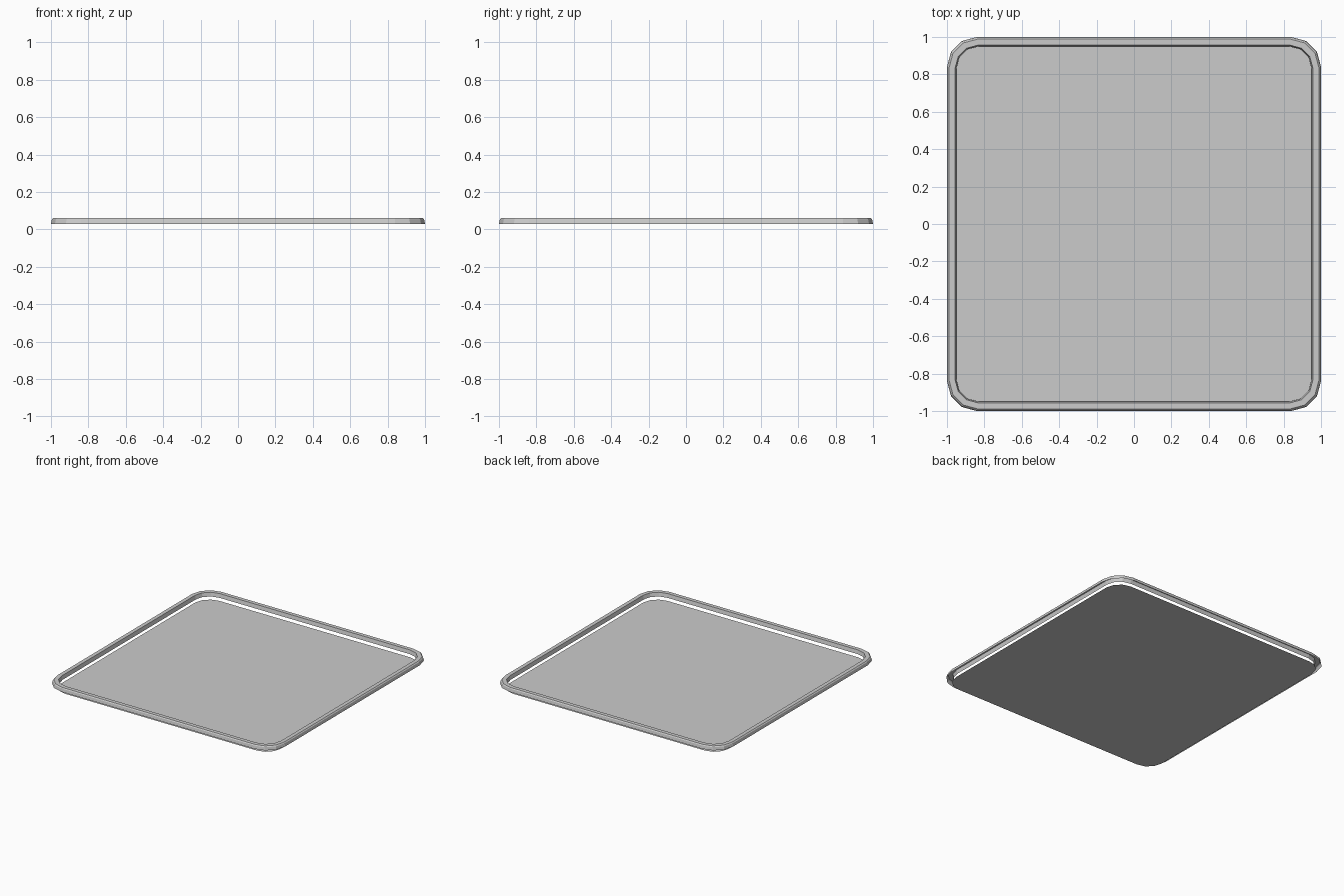
import bpy, bmesh, math

if "Cube" in bpy.data.objects:
    bpy.data.objects.remove(bpy.data.objects["Cube"])

SEGS = 3  # segments per rounded corner


def rounded_loop(half, radius):
    """Outline points of a rounded square, counter-clockwise."""
    pts = []
    c = half - radius
    for q, (sx, sy) in enumerate([(1, 1), (-1, 1), (-1, -1), (1, -1)]):
        for i in range(SEGS + 1):
            a = math.radians(90 * (q + i / SEGS))
            pts.append((sx * c + radius * math.cos(a), sy * c + radius * math.sin(a)))
    return pts


def make_object(name, bm):
    bm.normal_update()
    mesh = bpy.data.meshes.new(name)
    bm.to_mesh(mesh)
    bm.free()
    ob = bpy.data.objects.new(name, mesh)
    bpy.context.collection.objects.link(ob)
    return ob


# rim: open-bottomed raised border, (half width, height) profile from outside to inside
profile = [(1.0, 0.03), (0.995, 0.053), (0.988, 0.06), (0.957, 0.06), (0.95, 0.03)]
bm = bmesh.new()
rings = []
for half, z in profile:
    radius = half - 0.84 + (1 - half) * 0.2
    rings.append([bm.verts.new((x, y, z)) for x, y in rounded_loop(half, radius)])
for outer, inner in zip(rings, rings[1:]):
    n = len(outer)
    for i in range(n):
        j = (i + 1) % n
        bm.faces.new((outer[i], outer[j], inner[j], inner[i]))
make_object("rim", bm)

# panel: thin flat sheet floating just below the rim
bm = bmesh.new()
bm.faces.new([bm.verts.new((x, y, 0)) for x, y in rounded_loop(0.96, 0.125)])
make_object("panel", bm)
